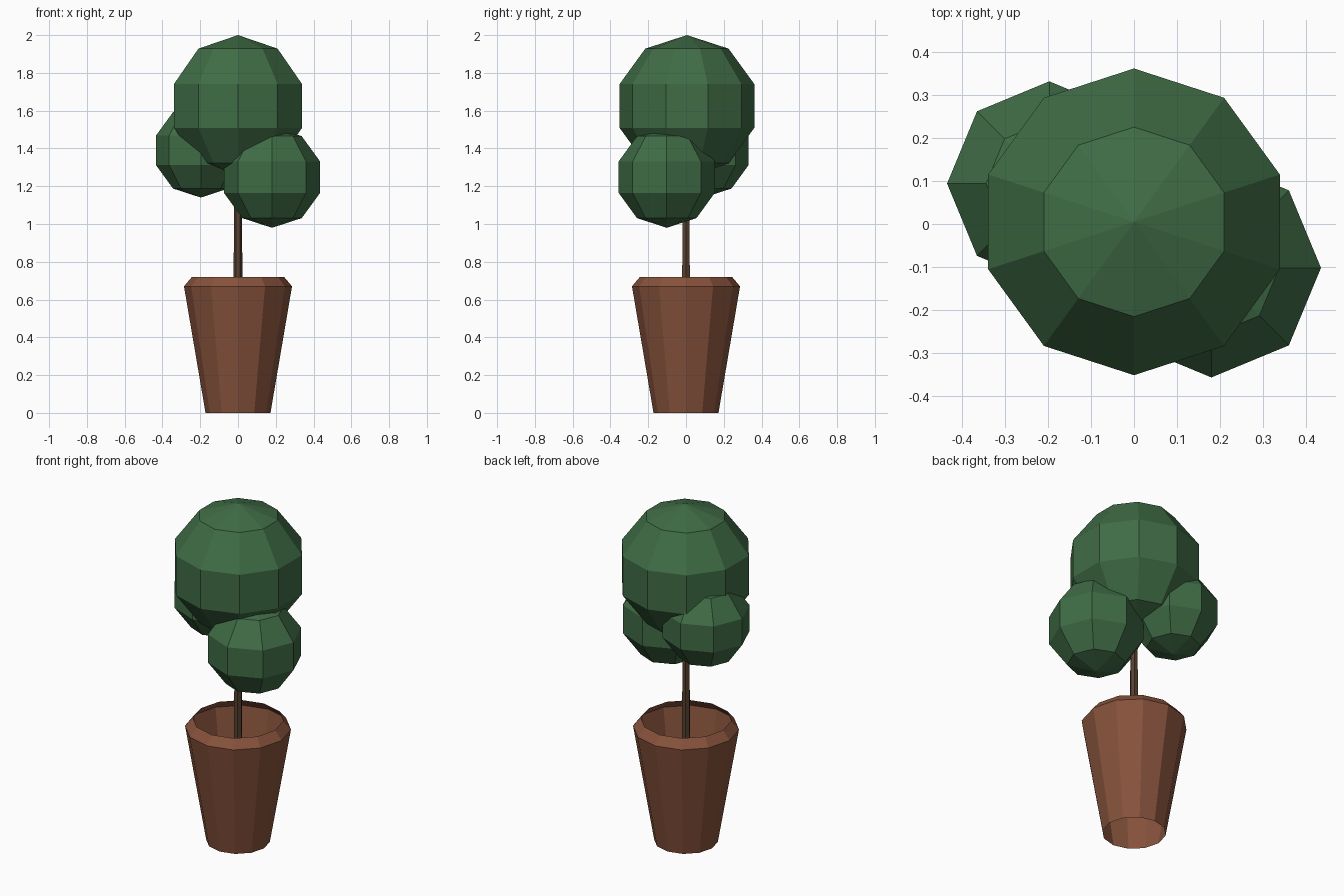
import bpy
import bmesh
from math import sin, cos, pi, radians

if "Cube" in bpy.data.objects:
    bpy.data.objects.remove(bpy.data.objects["Cube"])


def material(name, color):
    mat = bpy.data.materials.new(name)
    mat.diffuse_color = (*color, 1)
    mat.use_nodes = True
    mat.node_tree.nodes["Principled BSDF"].inputs["Base Color"].default_value = mat.diffuse_color
    return mat


GREEN = material("foliage_green", (0.05, 0.15, 0.06))
CLAY = material("clay", (0.24, 0.085, 0.045))
BARK = material("bark", (0.10, 0.055, 0.03))


def lathe(name, profile, sides, center, mat, start=0.0):
    """Spin a (radius, z) profile, bottom to top, into a flat-faced solid."""
    bm = bmesh.new()
    rings = []
    for r, z in profile:
        if r == 0:
            rings.append([bm.verts.new((0, 0, z))] * sides)
        else:
            angles = [radians(start) + 2 * pi * i / sides for i in range(sides)]
            rings.append([bm.verts.new((r * cos(a), r * sin(a), z)) for a in angles])
    for low, high in zip(rings, rings[1:]):
        for i in range(sides):
            j = (i + 1) % sides
            corners = [low[i], low[j], high[j], high[i]]
            bm.faces.new(list(dict.fromkeys(corners)))
    mesh = bpy.data.meshes.new(name)
    bm.to_mesh(mesh)
    bm.free()
    obj = bpy.data.objects.new(name, mesh)
    obj.location = center
    mesh.materials.append(mat)
    bpy.context.collection.objects.link(obj)
    return obj


def foliage(name, radius, sides, center, start=0.0):
    """Low-poly ball with five bands from pole to pole."""
    profile = [(radius * sin(k * pi / 5) if 0 < k < 5 else 0,
                -radius * cos(k * pi / 5)) for k in range(6)]
    return lathe(name, profile, sides, center, GREEN, start)


# Thin-walled tapered pot with an inward-sloping lip
lathe("pot", [(0.172, 0), (0.286, 0.67), (0.244, 0.72)], 12, (0, 0, 0), CLAY)

# Slender trunk
lathe("trunk", [(0, 0.3), (0.026, 0.3), (0.019, 1.4), (0, 1.4)], 6, (0, 0, 0), BARK)

# Three clipped balls of foliage
foliage("foliage_top", 0.375, 10, (0, 0.005, 1.625), 18)
foliage("foliage_right", 0.268, 8, (0.18, -0.102, 1.248))
foliage("foliage_left", 0.25, 8, (-0.197, 0.094, 1.39))
